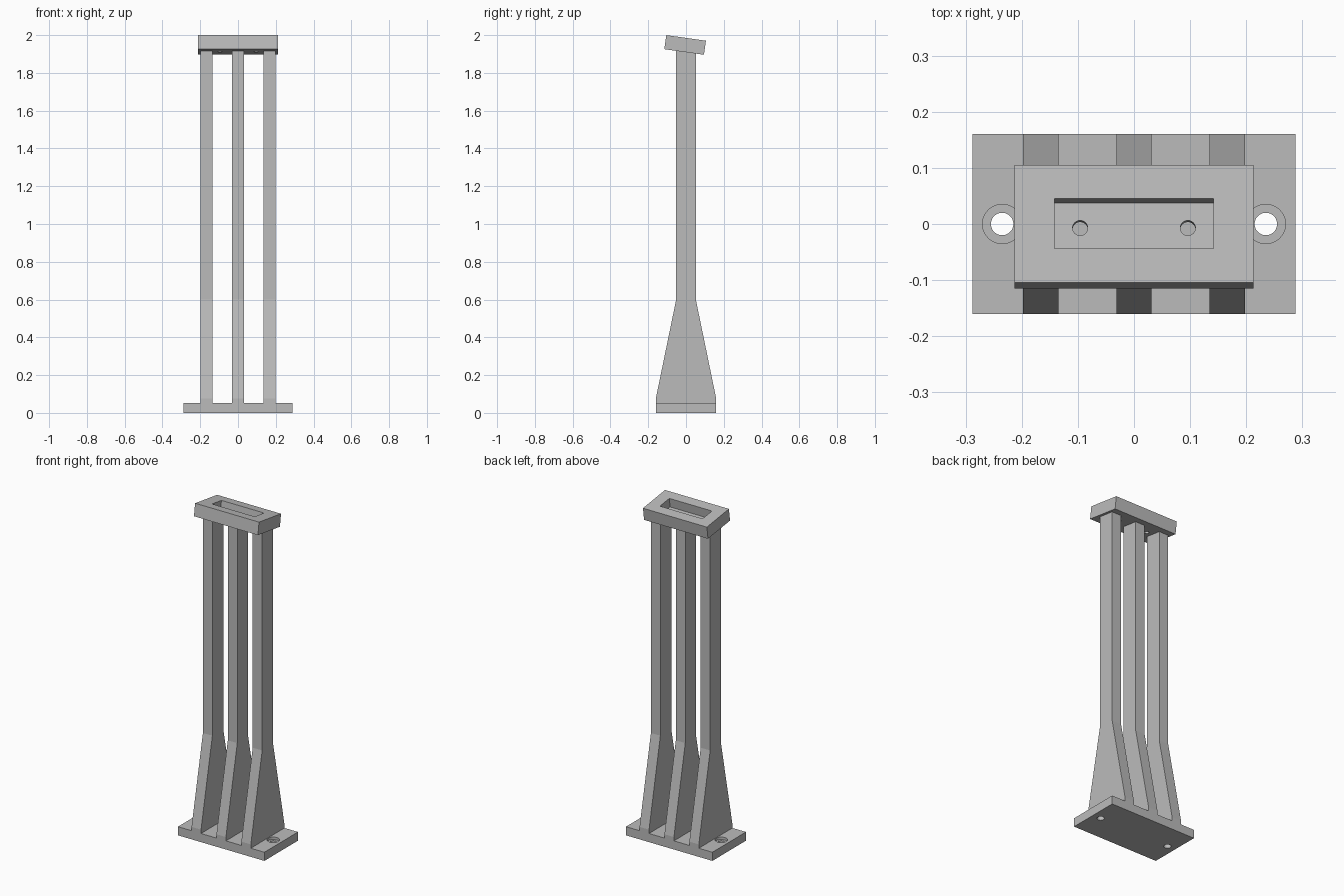
import bpy, math
from mathutils import Matrix, Vector

cube = bpy.data.objects.get("Cube")
if cube:
    bpy.data.objects.remove(cube, do_unlink=True)

grey = bpy.data.materials.new("light grey")
grey.use_nodes = True
colour = (0.5, 0.5, 0.5, 1)
grey.diffuse_color = colour
grey.node_tree.nodes["Principled BSDF"].inputs["Base Color"].default_value = colour


def make_box(name, size, centre=(0, 0, 0)):
    bpy.ops.mesh.primitive_cube_add(size=1)
    ob = bpy.context.object
    ob.name = name
    ob.data.transform(Matrix.Translation(centre) @ Matrix.Diagonal((*size, 1)))
    ob.data.materials.append(grey)
    return ob


def make_cylinder(radius, depth, centre):
    bpy.ops.mesh.primitive_cylinder_add(vertices=48, radius=radius, depth=depth)
    ob = bpy.context.object
    ob.data.transform(Matrix.Translation(centre))
    ob.data.materials.append(grey)
    return ob


def cut(target, cutter):
    mod = target.modifiers.new("cut", 'BOOLEAN')
    mod.operation = 'DIFFERENCE'
    mod.solver = 'EXACT'
    mod.object = cutter
    bpy.context.view_layer.objects.active = target
    bpy.ops.object.modifier_apply(modifier=mod.name)
    bpy.data.objects.remove(cutter, do_unlink=True)


def smooth_holes(ob):
    bpy.ops.object.select_all(action='DESELECT')
    ob.select_set(True)
    bpy.context.view_layer.objects.active = ob
    bpy.ops.object.shade_smooth_by_angle(angle=math.radians(30))


# Base plate with counterbored screw holes
BASE_H = 0.052
base = make_box("base_plate", (0.576, 0.32, BASE_H), (0, 0, BASE_H / 2))
for side in (-1, 1):
    cut(base, make_cylinder(0.02, 0.2, (side * 0.235, 0, 0)))
    cut(base, make_cylinder(0.035, 0.04, (side * 0.235, 0, BASE_H + 0.005)))
smooth_holes(base)

# Tilted head plate with a pocket and two through holes
TILT, THICK = math.radians(8), 0.075
head = make_box("head_plate", (0.426, 0.212, THICK))
cut(head, make_box("pocket_cutter", (0.284, 0.09, 0.11), (0, 0, THICK / 2)))
for side in (-1, 1):
    cut(head, make_cylinder(0.0135, 0.3, (side * 0.096, 0, 0)))
smooth_holes(head)
head.rotation_euler.x = -TILT
head.location = (0, -0.0047, 1.948)

# Three upright ribs, flared at the foot and cut to the slope of the head
HALF, FOOT, WIDTH = 0.052, 0.16, 0.063
slope = math.tan(TILT)
top = 1.918
profile = [(-FOOT, BASE_H), (FOOT, BASE_H), (FOOT, 0.075), (HALF, 0.6),
           (HALF, top - HALF * slope), (-HALF, top + HALF * slope),
           (-HALF, 0.6), (-FOOT, 0.075)]
n = len(profile)
for name, x in (("right_rib", -0.166), ("middle_rib", 0), ("left_rib", 0.166)):
    verts = [Vector((x + s * WIDTH / 2, y, z)) for s in (-1, 1) for y, z in profile]
    faces = [tuple(reversed(range(n))), tuple(range(n, 2 * n))]
    faces += [(i, (i + 1) % n, n + (i + 1) % n, n + i) for i in range(n)]
    mesh = bpy.data.meshes.new(name)
    mesh.from_pydata(verts, [], faces)
    mesh.materials.append(grey)
    bpy.context.collection.objects.link(bpy.data.objects.new(name, mesh))
